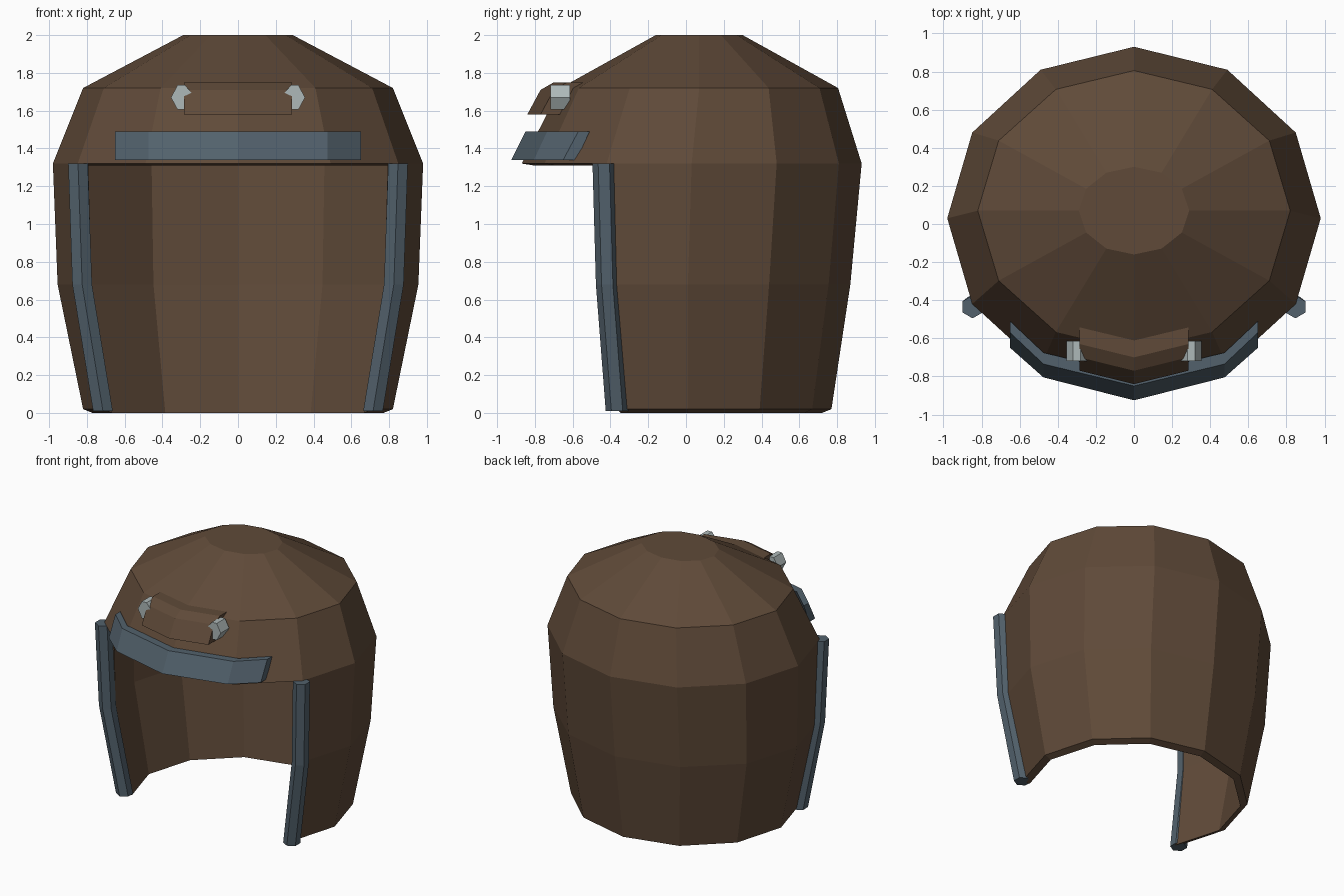
import bpy, bmesh
from math import cos, sin, radians

if "Cube" in bpy.data.objects:
    bpy.data.objects.remove(bpy.data.objects["Cube"])


def material(name, rgb):
    m = bpy.data.materials.new(name)
    m.diffuse_color = (*rgb, 1)
    m.use_nodes = True
    m.node_tree.nodes["Principled BSDF"].inputs["Base Color"].default_value = m.diffuse_color
    return m


LEATHER = material("brown", (0.115, 0.068, 0.04))
STEEL = material("blue_grey", (0.085, 0.12, 0.15))
LIGHT = material("light_grey", (0.42, 0.48, 0.48))


def finish(bm, name, mat):
    loose = [v for v in bm.verts if not v.link_faces]
    bmesh.ops.delete(bm, geom=loose, context='VERTS')
    bmesh.ops.recalc_face_normals(bm, faces=bm.faces)
    me = bpy.data.meshes.new(name)
    bm.to_mesh(me)
    bm.free()
    me.materials.append(mat)
    ob = bpy.data.objects.new(name, me)
    bpy.context.collection.objects.link(ob)
    return ob


def loft(name, sections, mat):
    """Skin a list of closed cross-sections and cap both ends."""
    bm = bmesh.new()
    rows = [[bm.verts.new(p) for p in s] for s in sections]
    n = len(rows[0])
    for a, b in zip(rows, rows[1:]):
        for i in range(n):
            j = (i + 1) % n
            bm.faces.new((a[i], a[j], b[j], b[i]))
    bm.faces.new(rows[0])
    bm.faces.new(rows[-1])
    return finish(bm, name, mat)


# Helmet shell: 12-sided rings (z, x radius, y radius, centre y), open at the face
SIDES = 12
OUTER = [(0.02, 0.82, 0.76, 0.01), (0.68, 0.955, 0.86, 0.01), (1.32, 0.98, 0.90, 0.03),
         (1.72, 0.82, 0.735, 0.07), (2.0, 0.29, 0.23, 0.07)]
INNER_Z = [0.0, 0.68, 1.31, 1.67, 1.94]
THICK = [0.05, 0.06, 0.065, 0.06, 0.03]
INNER = [(z, rx - t, ry - t, cy) for z, t, (_, rx, ry, cy) in zip(INNER_Z, THICK, OUTER)]


def ring_point(ring, k):
    z, rx, ry, cy = ring
    a = radians(30 * k)
    return (rx * cos(a), cy + ry * sin(a), z)


bm = bmesh.new()
layers = [[[bm.verts.new(ring_point(r, k)) for k in range(SIDES)] for r in rings]
          for rings in (OUTER, INNER)]
twin = {o: i for ro, ri in zip(*layers) for o, i in zip(ro, ri)}
outer_faces = []
for level, (a, b) in enumerate(zip(layers[0], layers[0][1:])):
    for k in range(SIDES):
        if level < 2 and 7 <= k <= 10:      # face opening
            continue
        j = (k + 1) % SIDES
        outer_faces.append(bm.faces.new((a[k], a[j], b[j], b[k])))
outer_faces.append(bm.faces.new(layers[0][-1]))
rim = [e for e in bm.edges if len(e.link_faces) == 1]
for f in outer_faces:
    bm.faces.new([twin[v] for v in reversed(f.verts)])
for e in rim:
    p, q = e.verts
    bm.faces.new((p, q, twin[q], twin[p]))
finish(bm, "helmet_shell", LEATHER)

# Hexagonal trim along the two edges of the face opening
for side, label in ((1, "right"), (-1, "left")):
    path = [(0.715, -0.365, 0.01), (0.825, -0.417, 0.68), (0.847, -0.435, 1.32)]
    loft("edge_trim_" + label,
         [[(side * (x + 0.06 * sin(radians(60 * i))), y + 0.06 * cos(radians(60 * i)), z)
           for i in range(6)] for x, y, z in path], STEEL)

# Brow band wrapping the front facets; profile shifts back with the facets
band = [(-0.925, 1.34), (-0.85, 1.49), (-0.79, 1.49), (-0.855, 1.34)]
loft("brow_band",
     [[(x, y + (dt if z > 1.4 else db), z) for y, z in band]
      for x, dt, db in ((-0.65, 0.28, 0.275), (-0.475, 0.115, 0.12), (0, 0, 0),
                        (0.475, 0.115, 0.12), (0.65, 0.28, 0.275))], STEEL)

# Forehead pad with a chamfered top
pad = [(-0.84, 1.58), (-0.77, 1.71), (-0.70, 1.75), (-0.61, 1.75), (-0.60, 1.70), (-0.69, 1.58)]
loft("forehead_pad",
     [[(x, y + dy, z) for y, z in pad] for x, dy in ((-0.285, 0.07), (0, 0), (0.285, 0.07))],
     LEATHER)

# Six-sided studs at the pad ends
stud = [(0.242, 1.69), (0.28, 1.735), (0.32, 1.735), (0.355, 1.67), (0.32, 1.605), (0.28, 1.605)]
for side, label in ((1, "right"), (-1, "left")):
    loft("pad_stud_" + label,
         [[(side * x, y, z) for x, z in stud] for y in (-0.718, -0.615)], LIGHT)
